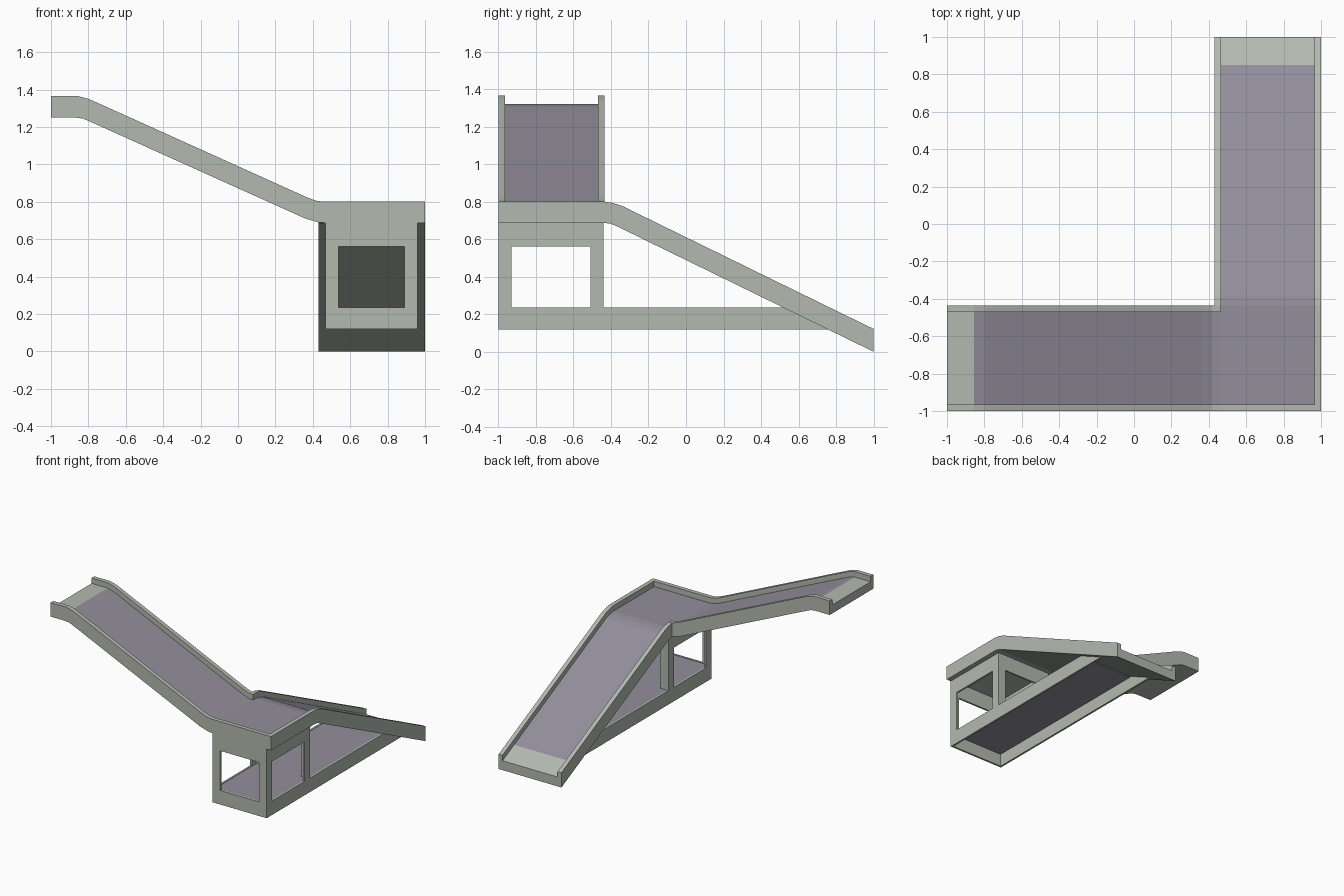
import bpy, bmesh

if "Cube" in bpy.data.objects:
    bpy.data.objects.remove(bpy.data.objects["Cube"])

def material(name, rgb):
    m = bpy.data.materials.new(name)
    m.diffuse_color = (*rgb, 1)
    m.use_nodes = True
    m.node_tree.nodes["Principled BSDF"].inputs["Base Color"].default_value = m.diffuse_color
    return m

GREEN = material("grey green", (0.45, 0.49, 0.43))
PURPLE = material("grey purple", (0.29, 0.275, 0.33))

def prism(name, profile, axis, lo, hi, mat=GREEN, tread=None):
    """Extrude a (run, z) profile across from lo to hi; the run is along axis.
    tread(run) tells which upward faces get the purple surface."""
    bm = bmesh.new()
    rings = []
    for c in (lo, hi):
        rings.append([bm.verts.new((r, c, z) if axis == 'x' else (c, r, z))
                      for r, z in profile])
    n = len(profile)
    for i in range(n):
        j = (i + 1) % n
        bm.faces.new((rings[0][i], rings[0][j], rings[1][j], rings[1][i]))
    bm.faces.new(rings[0][::-1])
    bm.faces.new(rings[1])
    bmesh.ops.recalc_face_normals(bm, faces=bm.faces)
    bm.normal_update()
    if tread:
        for f in bm.faces:
            c = f.calc_center_median()
            if f.normal.z > 0.5 and tread(c.x if axis == 'x' else c.y):
                f.material_index = 1
    me = bpy.data.meshes.new(name)
    bm.to_mesh(me)
    bm.free()
    me.materials.append(mat)
    me.materials.append(PURPLE)
    ob = bpy.data.objects.new(name, me)
    bpy.context.collection.objects.link(ob)
    return ob

def box(name, x, y, z, mat=GREEN):
    return prism(name, [(x[0], z[0]), (x[1], z[0]), (x[1], z[1]), (x[0], z[1])],
                 'x', y[0], y[1], mat)

# Ramp outlines: rail top and underside
DROP = 0.045
up_top = [(-1, 1.365), (-0.855, 1.365), (-0.80, 1.35), (-0.76, 1.333),
          (0.37, 0.823), (0.42, 0.805), (0.465, 0.80)]
up_bot = [(0.465, 0.687), (0.43, 0.69), (0.36, 0.71), (-0.79, 1.228),
          (-0.83, 1.245), (-0.87, 1.25), (-1, 1.25)]
low_top = [(-0.435, 0.80), (-0.39, 0.793), (-0.34, 0.777), (0.85, 0.195), (1, 0.122)]
low_bot = [(1, 0), (-0.36, 0.665), (-0.40, 0.682), (-0.435, 0.687)]

def lowered(pts):
    return [(r, z - DROP) for r, z in pts]

# Upper ramp: deck with plain end strip, and two rails
prism("upper_deck", lowered(up_top) + up_bot, 'x', -0.965, -0.47,
      tread=lambda r: r > -0.86)
prism("upper_inner_rail", up_top + up_bot, 'x', -0.47, -0.435)
prism("upper_outer_rail", up_top + [(1, 0.80), (1, 0.687)] + up_bot, 'x', -1, -0.965)

# Landing and lower ramp
prism("lower_deck", [(-0.965, 0.80 - DROP)] + lowered(low_top) + low_bot + [(-0.965, 0.687)],
      'y', 0.465, 0.965, tread=lambda r: r < 0.85)
prism("lower_inner_rail", low_top + low_bot, 'y', 0.43, 0.465)
prism("lower_outer_rail", [(-0.965, 0.80)] + low_top + low_bot + [(-0.965, 0.687)],
      'y', 0.965, 1)

# Support frame: two long sides with window openings
X0, X1, Y0, Y1, T = 0.468, 0.96, -1.0, -0.44, 0.015
for side, x in (("left", (X0, X0 + T)), ("right", (X1 - T, X1))):
    prism(side + "_base_bar", [(Y0, 0.12), (0.78, 0.12), (0.55, 0.235), (Y0, 0.235)],
          'y', *x)
    box(side + "_top_bar", x, (Y0, Y1), (0.56, 0.687))
    box(side + "_front_post", x, (Y0, Y0 + 0.07), (0.235, 0.56))
    box(side + "_back_post", x, (Y1 - 0.07, Y1), (0.235, 0.56))

# Support frame: front and back cross frames
for end, y in (("front", (Y0, Y0 + T)), ("back", (Y1 - T, Y1))):
    box(end + "_cross_top", (X0 + T, X1 - T), y, (0.56, 0.687))
    box(end + "_cross_left", (X0 + T, X0 + 0.07), y, (0.235, 0.56))
    box(end + "_cross_right", (X1 - 0.07, X1 - T), y, (0.235, 0.56))
box("front_base_bar", (X0 + T, X1 - T), (Y0, Y0 + T), (0.12, 0.235))

# Floor inside the base
box("base_floor", (X0 + T, X1 - T), (Y0 + T, 0.53), (0.222, 0.232), PURPLE)
